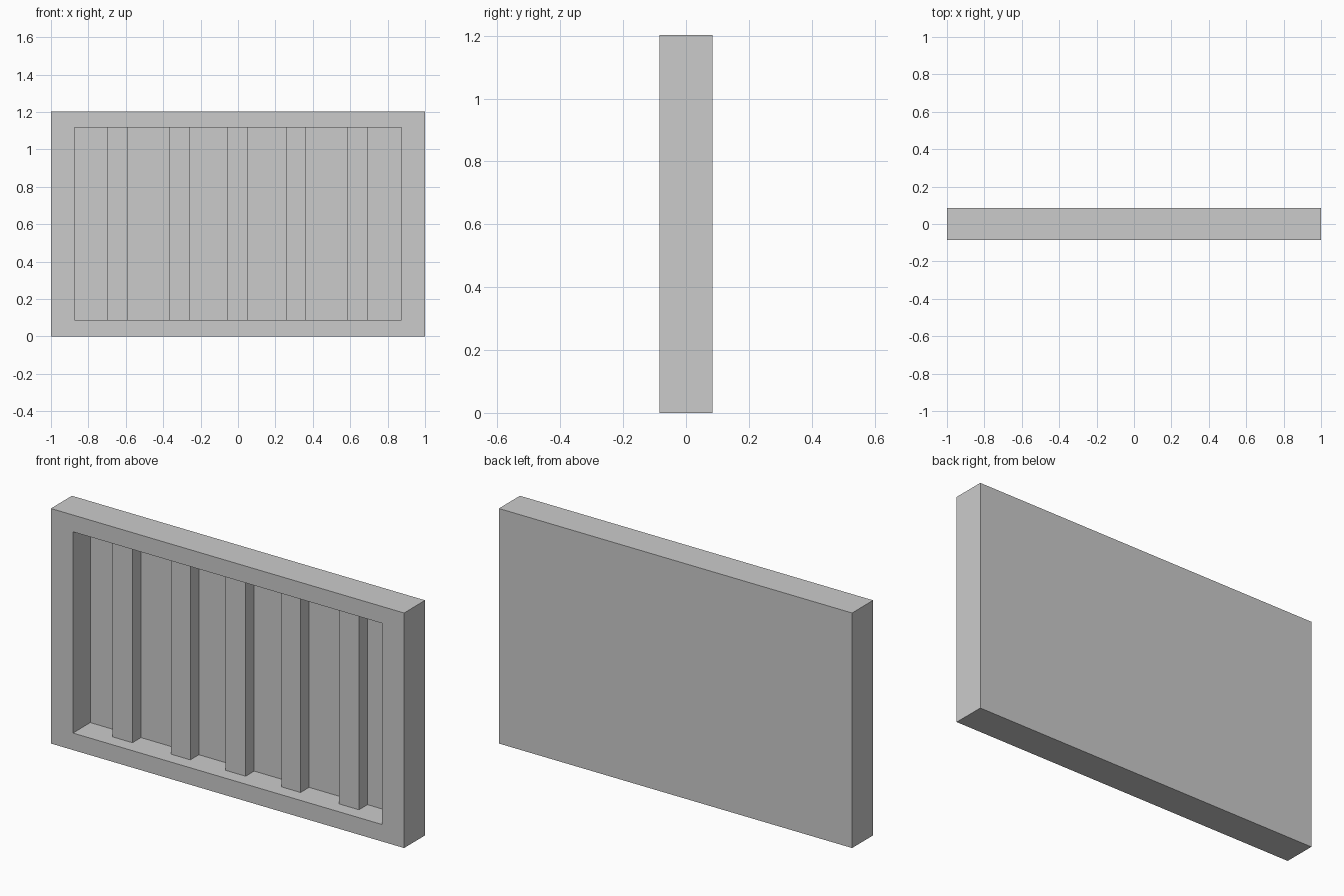
import bpy, bmesh
from mathutils import Vector

if "Cube" in bpy.data.objects:
    bpy.data.objects.remove(bpy.data.objects["Cube"])

W, H, D = 2.0, 1.203, 0.17          # overall size
OPEN_X, OPEN_Z0, OPEN_Z1 = 0.875, 0.087, 1.117
BACK_Y, SLAT_Y = 0.055, -0.014      # recess floor and slat front


def finish(bm, name):
    mesh = bpy.data.meshes.new(name)
    bm.to_mesh(mesh)
    bm.free()
    obj = bpy.data.objects.new(name, mesh)
    bpy.context.collection.objects.link(obj)
    return obj


def box(lo, hi):
    bm = bmesh.new()
    bmesh.ops.create_cube(bm, size=1)
    lo, hi = Vector(lo), Vector(hi)
    bmesh.ops.scale(bm, vec=hi - lo, verts=bm.verts)
    bmesh.ops.translate(bm, vec=(lo + hi) / 2, verts=bm.verts)
    return bm


# Frame with closed back: inset the front face, then push it in
bm = box((-W / 2, -D / 2, 0), (W / 2, D / 2, H))
bm.normal_update()
front = min(bm.faces, key=lambda f: f.calc_center_median().y)
bmesh.ops.inset_region(bm, faces=[front], thickness=0.08)
for v in front.verts:
    v.co.x = OPEN_X if v.co.x > 0 else -OPEN_X
    v.co.z = OPEN_Z1 if v.co.z > H / 2 else OPEN_Z0
pocket = bmesh.ops.extrude_discrete_faces(bm, faces=[front])["faces"][0]
for v in pocket.verts:
    v.co.y = BACK_Y
bmesh.ops.recalc_face_normals(bm, faces=bm.faces)
finish(bm, "frame")

# Upright slats standing on the recess floor
slats = [(-0.70, -0.588), (-0.37, -0.26), (-0.06, 0.053), (0.256, 0.364), (0.583, 0.695)]
for i, (x0, x1) in enumerate(slats, 1):
    finish(box((x0, SLAT_Y, OPEN_Z0), (x1, BACK_Y, OPEN_Z1)), f"slat_{i}")
